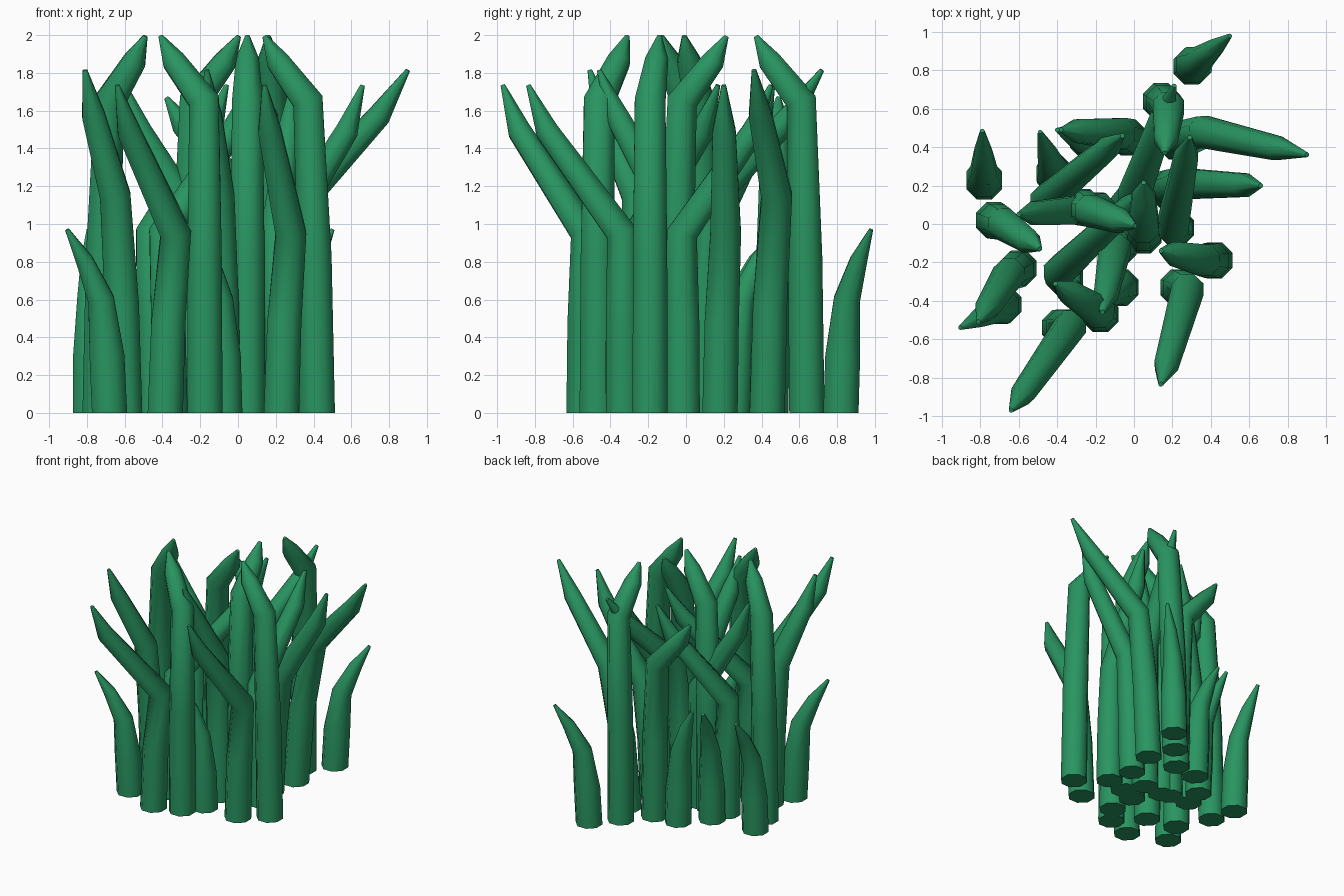
import bpy, bmesh, math
from mathutils import Vector

if "Cube" in bpy.data.objects:
    bpy.data.objects.remove(bpy.data.objects["Cube"])

SIDES = 8
mat = bpy.data.materials.new("grass_green")
mat.diffuse_color = (0.022, 0.30, 0.12, 1)
mat.use_nodes = True
mat.node_tree.nodes["Principled BSDF"].inputs["Base Color"].default_value = mat.diffuse_color


def blade(name, pts, radii):
    """Tapered octagonal stalk swept along a bent path, closed at both ends."""
    bm = bmesh.new()
    rings = []
    for i, (p, r) in enumerate(zip(pts, radii)):
        if i == 0:
            t = Vector((0, 0, 1))
        elif i == len(pts) - 1:
            t = (p - pts[i - 1]).normalized()
        else:
            t = ((p - pts[i - 1]).normalized() + (pts[i + 1] - p).normalized()).normalized()
        q = Vector((0, 0, 1)).rotation_difference(t)
        ring = []
        for k in range(SIDES):
            a = 2 * math.pi * (k + 0.5) / SIDES
            ring.append(bm.verts.new(p + q @ Vector((r * math.cos(a), r * math.sin(a), 0))))
        rings.append(ring)
    for lo, hi in zip(rings, rings[1:]):
        for k in range(SIDES):
            n = (k + 1) % SIDES
            bm.faces.new((lo[k], lo[n], hi[n], hi[k]))
    bm.faces.new(rings[0][::-1])
    bm.faces.new(rings[-1])
    me = bpy.data.meshes.new(name)
    bm.to_mesh(me)
    bm.free()
    me.materials.append(mat)
    ob = bpy.data.objects.new(name, me)
    bpy.context.collection.objects.link(ob)
    bpy.context.view_layer.objects.active = ob
    ob.select_set(True)
    bpy.ops.object.shade_smooth_by_angle(angle=math.radians(60))
    ob.select_set(False)


# kind: kink height, tip height, how far out and up the upper bend sits
KINDS = {
    "tall": (1.65, 1.995, 0.70, 0.62),
    "bent": (0.95, 1.735, 0.80, 0.69),
    "arched": (1.15, 1.815, 0.72, 0.64),
    "rear": (1.27, 1.67, 0.72, 0.64),
    "short": (0.60, 0.97, 0.48, 0.55),
}
RADII = (0.101, 0.098, 0.088, 0.066, 0.013)
SHORT_RADII = (0.101, 0.100, 0.075, 0.050, 0.012)

# full-height blades: base xy, kink xy, tip xy
LONG = {
    "tall": [
        ((-0.73, 0.02), (-0.68, 0.00), (-0.49, -0.13)),
        ((-0.175, -0.47), (-0.18, -0.46), (-0.41, -0.31)),
        ((0.42, -0.19), (0.37, -0.19), (0.14, -0.14)),
        ((0.05, -0.06), (0.05, -0.02), (0.05, 0.215)),
        ((-0.27, 0.09), (-0.23, 0.07), (0.005, -0.01)),
        ((0.14, 0.64), (0.18, 0.61), (0.16, 0.37))],
    "bent": [
        ((-0.385, -0.54), (-0.33, -0.53), (-0.64, -0.97)),
        ((0.23, -0.33), (0.28, -0.34), (0.14, -0.835)),
        ((0.22, -0.02), (0.20, -0.02), (0.29, 0.45)),
        ((0.17, 0.18), (0.24, 0.21), (0.66, 0.20)),
        ((-0.20, 0.07), (-0.18, 0.08), (-0.60, 0.05)),
        ((-0.44, 0.10), (-0.46, 0.12), (-0.06, 0.46)),
        ((-0.36, -0.28), (-0.39, -0.25), (0.06, 0.17))],
    "arched": [
        ((-0.60, -0.23), (-0.65, -0.26), (-0.81, -0.51)),
        ((-0.08, -0.12), (-0.10, -0.13), (-0.165, -0.46)),
        ((-0.04, 0.08), (0.00, 0.15), (0.21, 0.72)),
        ((0.22, 0.43), (0.36, 0.48), (0.90, 0.36))],
    "rear": [((-0.03, 0.45), (-0.07, 0.47), (-0.38, 0.49))],
}
# short shoots: base xy, tip xy (the kink lies a fifth of the way out)
SHORT = [
    ((-0.78, 0.22), (-0.79, 0.485)),
    ((-0.68, -0.42), (-0.905, -0.54)),
    ((-0.07, -0.33), (-0.20, -0.42)),
    ((-0.41, 0.25), (-0.49, 0.48)),
    ((-0.23, 0.43), (-0.40, 0.49)),
    ((0.30, 0.82), (0.50, 0.98)),
]


def grow(kind, i, b, k, t, radii):
    """Lay out the bends of one blade: upright foot, kink, upper bend, tip."""
    zk, zt, out, up = KINDS[kind]
    b, k, t = Vector(b), Vector(k), Vector(t)
    path = [b.to_3d(),
            (*b.lerp(k, 0.3), zk * 0.5),
            (*k, zk),
            (*k.lerp(t, out), zk + (zt - zk) * up),
            (*t, zt)]
    blade(f"{kind}_grass_blade_{i}", [Vector(p) for p in path], radii)


for kind, rows in LONG.items():
    for i, (b, k, t) in enumerate(rows, 1):
        grow(kind, i, b, k, t, RADII)
for i, (b, t) in enumerate(SHORT, 1):
    grow("short", i, b, Vector(b).lerp(Vector(t), 0.2), t, SHORT_RADII)
